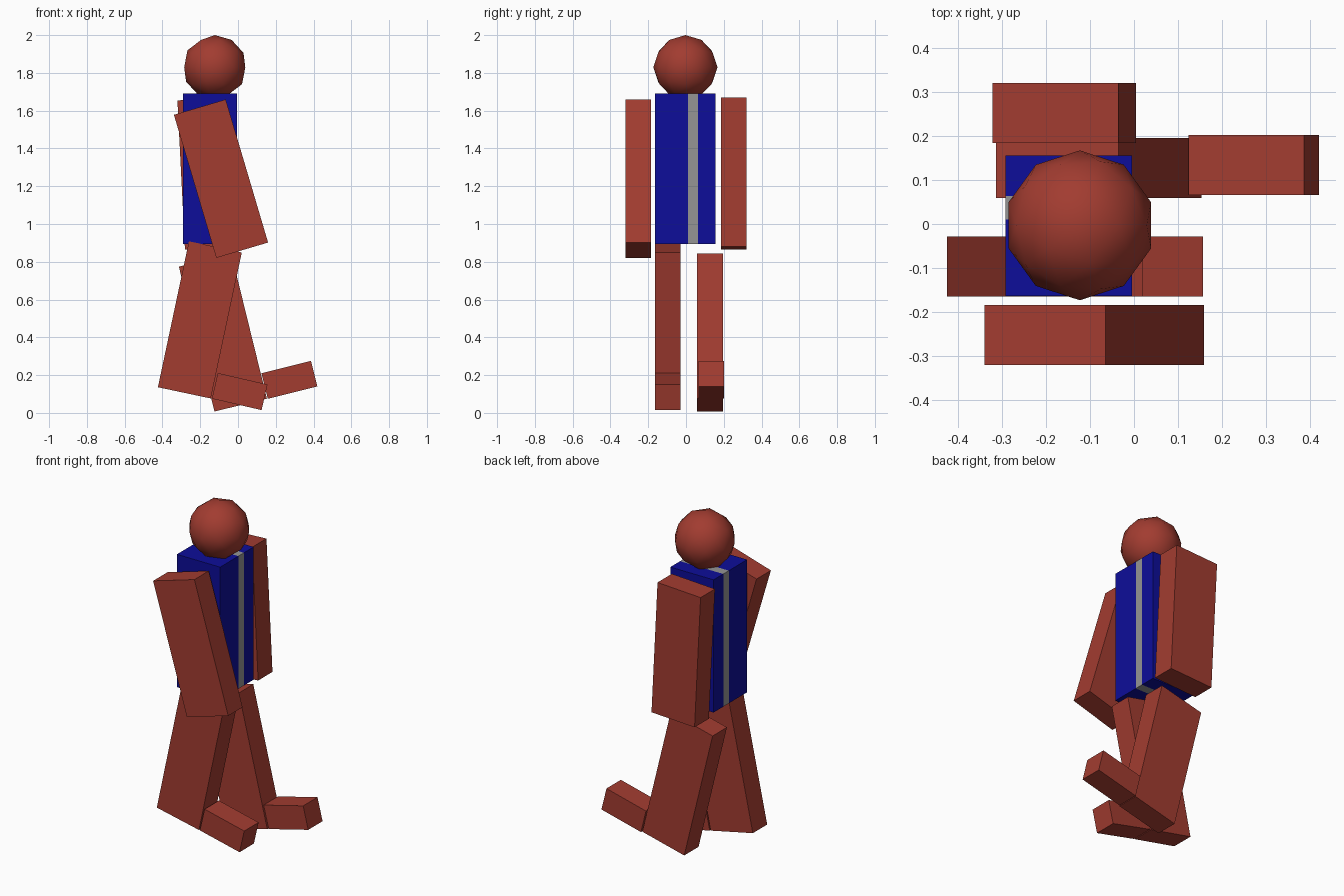
import bpy
from math import radians

if "Cube" in bpy.data.objects:
    bpy.data.objects.remove(bpy.data.objects["Cube"])


def material(name, rgb):
    m = bpy.data.materials.new(name)
    m.diffuse_color = (*rgb, 1)
    m.use_nodes = True
    m.node_tree.nodes["Principled BSDF"].inputs["Base Color"].default_value = m.diffuse_color
    return m


RED = material("red", (0.36, 0.045, 0.03))
BLUE = material("blue", (0.004, 0.004, 0.32))
GREY = material("grey", (0.3, 0.3, 0.3))


def box(name, center, size, mat, tilt=0):
    """Box tilted about the y axis (positive leans the top towards +x)."""
    bpy.ops.mesh.primitive_cube_add(size=1, location=center,
                                    rotation=(0, radians(tilt), 0))
    ob = bpy.context.object
    ob.name = name
    ob.scale = size
    bpy.ops.object.transform_apply(location=False, rotation=False, scale=True)
    ob.data.materials.append(mat)
    return ob


# Torso: two blue blocks either side of a grey stripe
for name, y0, y1, mat in (("torso_right", -0.163, 0.01, BLUE),
                          ("torso_stripe", 0.01, 0.063, GREY),
                          ("torso_left", 0.063, 0.155, BLUE)):
    box(name, (-0.148, (y0 + y1) / 2, 1.292), (0.287, y1 - y0, 0.796), mat)

# Arms and legs share one block size, feet another
LIMB = (0.286, 0.136, 0.79)
FOOT = (0.27, 0.136, 0.139)
box("right_arm", (-0.09, -0.252, 1.24), LIMB, RED, -16.5)
box("left_arm", (-0.158, 0.252, 1.267), LIMB, RED, -2.9)
box("right_leg", (-0.202, -0.096, 0.4925), LIMB, RED, 12)
box("left_leg", (-0.08, 0.127, 0.425), LIMB, RED, -13.8)
box("right_foot", (0.009, -0.096, 0.113), FOOT, RED, 13)
box("left_foot", (0.272, 0.134, 0.175), FOOT, RED, -14)

# Head: low-poly ball
bpy.ops.mesh.primitive_ico_sphere_add(subdivisions=2, radius=0.17,
                                      location=(-0.123, -0.003, 1.83))
head = bpy.context.object
head.name = "head"
head.data.materials.append(RED)
bpy.ops.object.shade_smooth()
